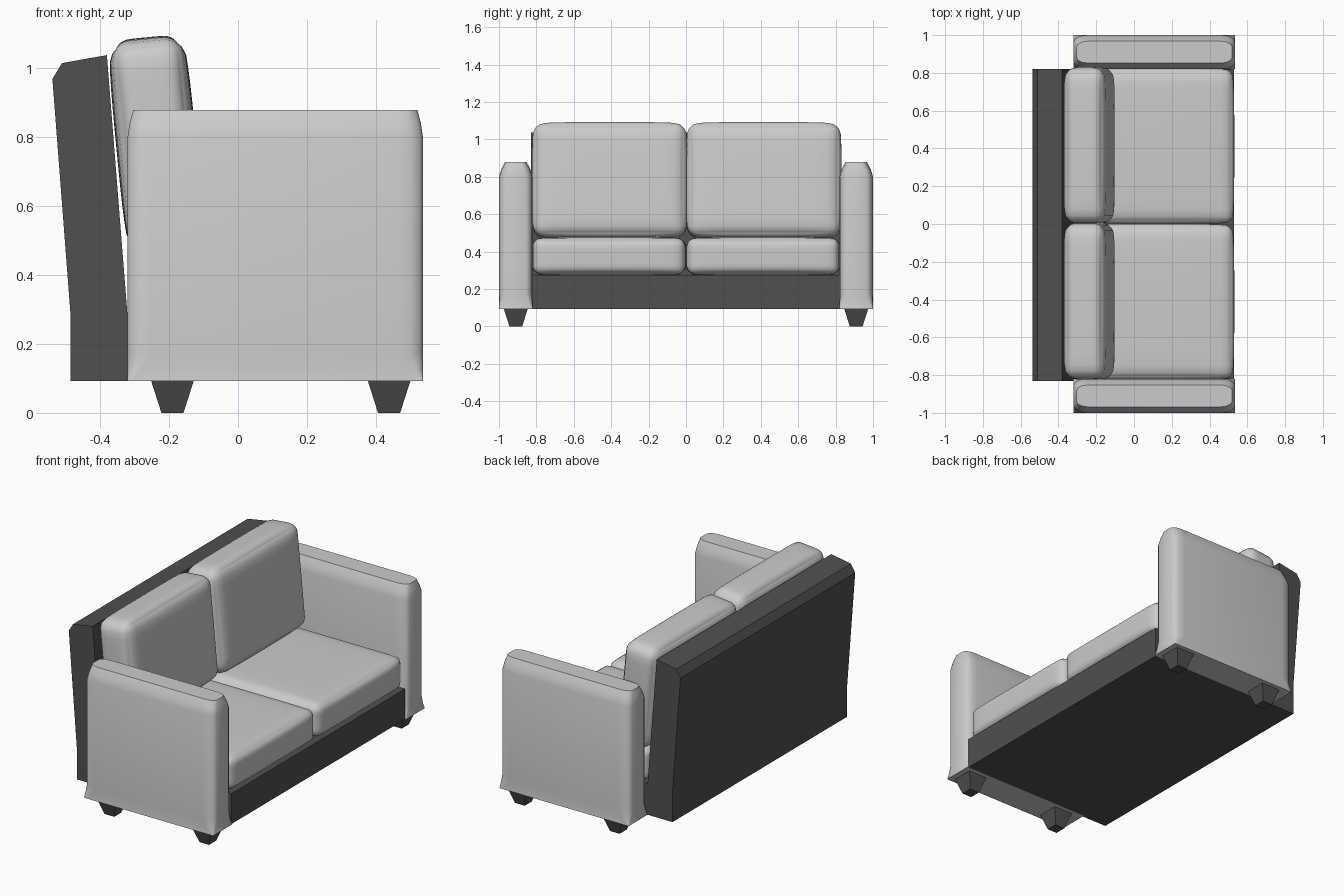
import bpy, bmesh, math
from mathutils import Vector, Matrix

if "Cube" in bpy.data.objects:
    bpy.data.objects.remove(bpy.data.objects["Cube"])

dark = bpy.data.materials.new("dark_frame")
dark.diffuse_color = (0.08, 0.08, 0.08, 1)
dark.use_nodes = True
dark.node_tree.nodes["Principled BSDF"].inputs["Base Color"].default_value = dark.diffuse_color


def finish(bm, name, mat=None, smooth=None):
    bmesh.ops.recalc_face_normals(bm, faces=bm.faces)
    me = bpy.data.meshes.new(name)
    bm.to_mesh(me)
    bm.free()
    ob = bpy.data.objects.new(name, me)
    bpy.context.collection.objects.link(ob)
    if mat:
        me.materials.append(mat)
    if smooth:
        bpy.ops.object.select_all(action='DESELECT')
        ob.select_set(True)
        bpy.context.view_layer.objects.active = ob
        bpy.ops.object.shade_smooth_by_angle(angle=math.radians(smooth))
    return ob


def loft(name, rings, mat=None, smooth=None):
    """Skin a stack of equal-length rings and cap both ends."""
    bm = bmesh.new()
    vs = [[bm.verts.new(p) for p in ring] for ring in rings]
    n = len(vs[0])
    for a, b in zip(vs, vs[1:]):
        for i in range(n):
            j = (i + 1) % n
            bm.faces.new((a[i], a[j], b[j], b[i]))
    bm.faces.new(vs[0])
    bm.faces.new(vs[-1])
    return finish(bm, name, mat, smooth)


def rect(cx, cy, hx, hy, z, bx=0, by=0):
    """Rectangle ring; bx, by cut the corners with a rounded chamfer."""
    if not bx:
        return [(cx + sx * hx, cy + sy * hy, z)
                for sx, sy in ((1, 1), (-1, 1), (-1, -1), (1, -1))]
    pts = []
    for k in range(4):
        for i in range(4):
            a = math.radians(90 * k + 30 * i)
            sx, sy = (1, -1, -1, 1)[k], (1, 1, -1, -1)[k]
            pts.append((cx + sx * (hx - bx) + bx * math.cos(a),
                        cy + sy * (hy - by) + by * math.sin(a), z))
    return pts


def cushion(name, half, r, crown, loc, tilt=0):
    """Rounded box with softly crowned faces."""
    bm = bmesh.new()
    bmesh.ops.create_cube(bm, size=2)
    bmesh.ops.subdivide_edges(bm, edges=bm.edges, cuts=15, use_grid_fill=True)
    h = Vector(half)
    for v in bm.verts:
        p = Vector([math.sin(c * math.pi / 2) for c in v.co])
        q = Vector([p[i] * h[i] for i in range(3)])
        core = Vector([max(-(h[i] - r), min(h[i] - r, q[i])) for i in range(3)])
        v.co = core + (q - core).normalized() * r
        f = [max(0, 1 - c ** 4) for c in p]
        for i in range(3):
            v.co[i] += p[i] * crown * f[(i + 1) % 3] * f[(i + 2) % 3]
    bm.transform(Matrix.Translation(loc) @ Matrix.Rotation(tilt, 4, 'Y'))
    return finish(bm, name, None, 60)


# Back panel: leaning profile extruded along y
prof = [(-0.485, 0.093), (-0.32, 0.093), (-0.32, 0.28), (-0.38, 1.037),
        (-0.51, 1.014), (-0.538, 0.968), (-0.485, 0.28)]
loft("back_panel", [[(x, y, z) for x, z in prof] for y in (-0.83, 0.82)], dark)

# Base under the seat
loft("seat_base", [rect(0.105, 0, 0.425, 0.82, z) for z in (0.093, 0.275)], dark)

for s, side in ((-1, "right"), (1, "left")):
    # Arm: rounded upright edges, square foot, softened top
    cx, cy, hx, hy = 0.108, s * 0.91, 0.428, 0.09
    loft(side + "_arm", [
        rect(cx, cy, hx, hy, 0.093, 0.002, 0.002),
        rect(cx, cy, hx, hy, 0.125, 0.04, 0.02),
        rect(cx, cy, hx, hy, 0.17, 0.07, 0.035),
        rect(cx, cy, hx, hy, 0.80, 0.07, 0.035),
        rect(cx, cy, hx - 0.006, hy - 0.012, 0.84, 0.07, 0.035),
        rect(cx, cy, hx - 0.016, hy - 0.032, 0.878, 0.06, 0.03)], None, 50)

    # Tapered feet
    for x, end in ((-0.19, "back"), (0.438, "front")):
        loft(f"{side}_{end}_foot", [rect(x, s * 0.91, 0.032, 0.034, 0),
                                    rect(x, s * 0.91, 0.064, 0.066, 0.1)], dark)

    # Seat and back cushions
    cushion(side + "_seat_cushion", (0.415, 0.405, 0.098), 0.045, 0.008,
            (0.108, s * 0.412, 0.375))
    cushion(side + "_back_cushion", (0.106, 0.406, 0.302), 0.055, 0.01,
            (-0.237, s * 0.412 + 0.004, 0.778), -math.radians(5.5))
